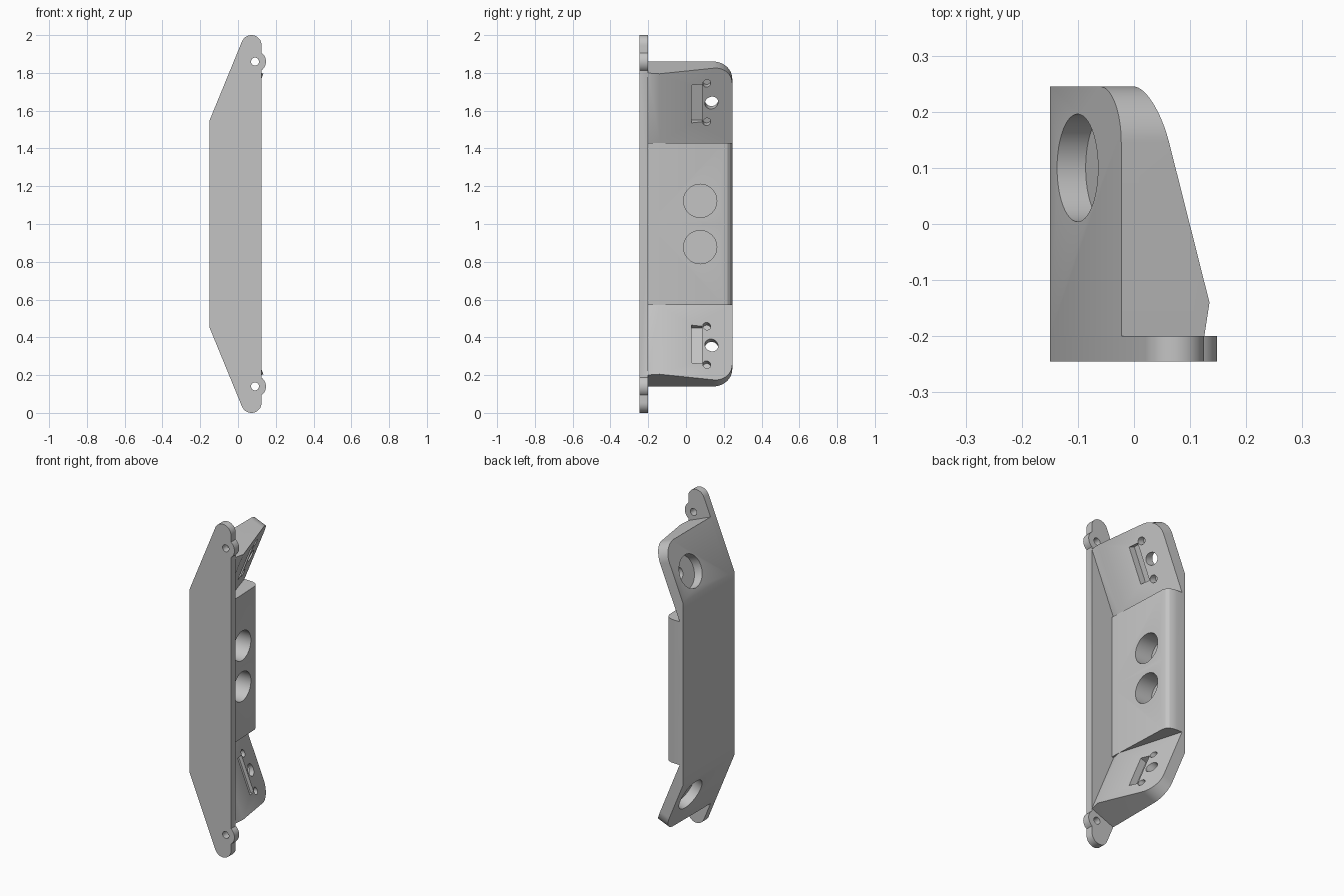
import bpy, bmesh, math
from mathutils import Matrix, Vector

cube = bpy.data.objects.get("Cube")
if cube:
    bpy.data.objects.remove(cube, do_unlink=True)

grey = bpy.data.materials.new("plain grey")
grey.use_nodes = True
grey.diffuse_color = (0.55, 0.55, 0.55, 1)
grey.node_tree.nodes["Principled BSDF"].inputs["Base Color"].default_value = grey.diffuse_color

# The upper half is modelled with z measured from mid height, then mirrored.
MID = Vector((0, 0, 1))


def frame(x_axis, y_axis, origin):
    """Matrix with the given axes; local z is their cross product."""
    x, y = Vector(x_axis), Vector(y_axis)
    m = Matrix((x, y, x.cross(y))).transposed().to_4x4()
    m.translation = origin
    return m


def finish(name, bm, matrix):
    bm.transform(matrix)
    bmesh.ops.recalc_face_normals(bm, faces=bm.faces)
    mesh = bpy.data.meshes.new(name)
    bm.to_mesh(mesh)
    bm.free()
    mesh.materials.append(grey)
    obj = bpy.data.objects.new(name, mesh)
    obj.location = MID
    bpy.context.scene.collection.objects.link(obj)
    return obj


def clip(bm, point, normal):
    """Cut away everything on the normal's side and cap the cut."""
    cut = bmesh.ops.bisect_plane(
        bm, geom=bm.verts[:] + bm.edges[:] + bm.faces[:],
        plane_co=point, plane_no=normal, clear_outer=True)
    edges = [e for e in cut["geom_cut"] if isinstance(e, bmesh.types.BMEdge)]
    bmesh.ops.edgeloop_fill(bm, edges=edges)


def prism(points, low, high):
    bm = bmesh.new()
    face = bm.faces.new([bm.verts.new((x, y, low)) for x, y in points])
    top = bmesh.ops.extrude_face_region(bm, geom=[face])["geom"]
    bmesh.ops.translate(bm, vec=(0, 0, high - low),
                        verts=[v for v in top if isinstance(v, bmesh.types.BMVert)])
    return bm


def arc(cx, cy, r, start, end, steps=16):
    angles = [math.radians(start + (end - start) * i / steps) for i in range(steps + 1)]
    return [(cx + r * math.cos(a), cy + r * math.sin(a)) for a in angles]


def rod(name, matrix, x, y, low, high, r1, r2=None):
    bm = bmesh.new()
    bmesh.ops.create_cone(bm, cap_ends=True, segments=48, radius1=r1,
                          radius2=r1 if r2 is None else r2, depth=high - low,
                          matrix=Matrix.Translation((x, y, (low + high) / 2)))
    return finish(name, bm, matrix)


def combine(target, others, operation):
    for other in others:
        mod = target.modifiers.new("join", "BOOLEAN")
        mod.operation, mod.solver, mod.object = operation, "EXACT", other
    bake(target)
    for other in others:
        bpy.data.objects.remove(other, do_unlink=True)


def bake(obj):
    graph = bpy.context.evaluated_depsgraph_get()
    graph.update()
    mesh = bpy.data.meshes.new_from_object(obj.evaluated_get(graph))
    obj.modifiers.clear()
    obj.data = mesh


# Local frames: plate, sloping wing (y, along slope, depth) and centre holes
slope = math.atan2(0.38, 0.925)
up_slope = (math.sin(slope), 0, math.cos(slope))
plate_frame = frame((1, 0, 0), (0, 0, 1), (0, -0.2, 0))
wing_frame = frame((0, 1, 0), up_slope, (-0.15, 0, 0.55))
side_frame = frame((0, 1, 0), (0, 0, 1), (0, 0, 0))

# Mounting plate with rounded tip and screw ear
outline = [(-0.15, 0), (0.125, 0)]
outline += arc(0.071, 0.946, 0.054, 0, 180 - math.degrees(slope))
outline += [(-0.15, 0.55)]
housing = finish("mounting_housing", prism(outline, 0, 0.045), plate_frame)
ear = rod("screw_ear", plate_frame, 0.09, 0.86, 0, 0.045, 0.058)

# Centre block with a softened rear edge
profile = [(-0.15, -0.22), (-0.012, -0.22), (-0.03, 0.2), (-0.036, 0.219),
           (-0.05, 0.234), (-0.07, 0.242), (-0.092, 0.245), (-0.15, 0.245)]
block = finish("centre_block", prism(profile, 0, 0.43), Matrix())

# Sloping wing: rounded slab, tapered on the inner side
slab = [(-0.22, -0.22), (0.245, -0.22)] + arc(0.145, 0.235, 0.1, 0, 90) + [(-0.22, 0.335)]
bm = prism(slab, 0, 0.3)
clip(bm, (-0.14, 0, 0.17), (0.105, 0, 0.385))
clip(bm, (-0.14, 0, 0.17), (-0.01, 0, 0.06))
bm.transform(wing_frame)
clip(bm, (-0.15, 0, 0), (-1, 0, 0))
wing = finish("sloping_wing", bm, Matrix())

combine(housing, [ear, block, wing], "UNION")

# Pocket, latch slot and screw holes in the wing
slot = [(0.03, 0.035), (0.085, 0.035), (0.085, 0.25), (0.03, 0.25)]
cutters = [
    rod("wing_bore", wing_frame, 0.1, 0.13, -0.1, 0.055, 0.096),
    rod("wing_through_hole", wing_frame, 0.135, 0.138, 0.02, 0.3, 0.035),
    finish("latch_slot", prism(slot, 0.085, 0.3), wing_frame),
    rod("upper_pilot_hole", wing_frame, 0.11, 0.252, 0.065, 0.3, 0.021),
    rod("lower_pilot_hole", wing_frame, 0.11, 0.032, 0.065, 0.3, 0.021),
    # Countersunk stepped hole in the centre block
    rod("centre_hole", side_frame, 0.075, 0.1225, -0.3, 0.2, 0.082),
    rod("centre_bore", side_frame, 0.075, 0.1225, -0.13, 0.1, 0.088),
    rod("centre_countersink", side_frame, 0.075, 0.1225, -0.042, 0, 0.088, 0.13),
    # Screw hole in the ear
    rod("ear_hole", plate_frame, 0.09, 0.86, -0.1, 0.2, 0.021),
]
combine(housing, cutters, "DIFFERENCE")

# Open the mid-height cap and mirror to the lower half
bm = bmesh.new()
bm.from_mesh(housing.data)
caps = [f for f in bm.faces if all(abs(v.co.z) < 0.0005 for v in f.verts)]
bmesh.ops.delete(bm, geom=caps, context="FACES")
bm.to_mesh(housing.data)
bm.free()
mirror = housing.modifiers.new("mirror", "MIRROR")
mirror.use_axis = (False, False, True)
mirror.merge_threshold = 0.0005
bake(housing)
housing.data.materials.clear()
housing.data.materials.append(grey)

bpy.context.view_layer.objects.active = housing
housing.select_set(True)
bpy.ops.object.shade_smooth_by_angle(angle=math.radians(25))
